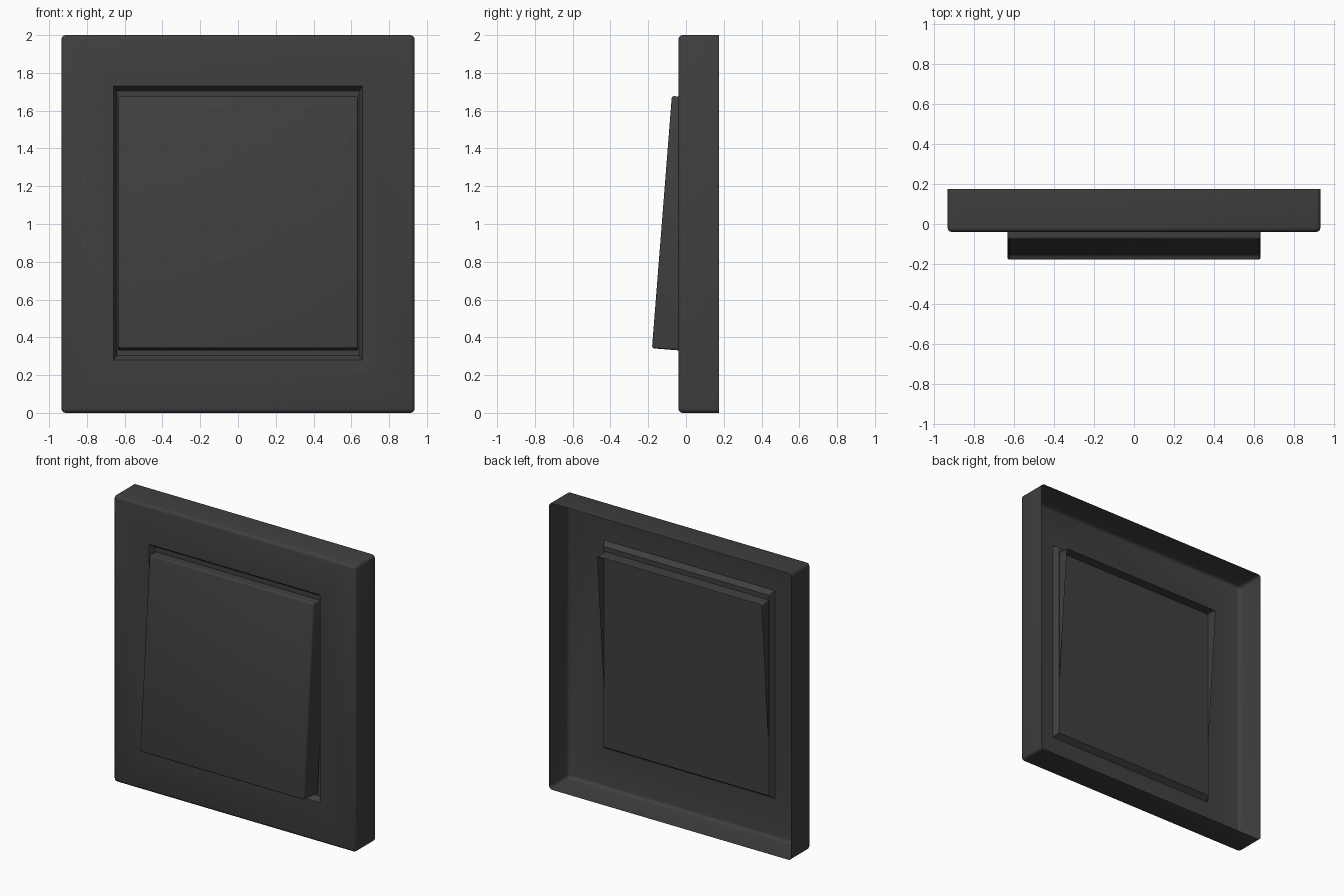
import bpy, bmesh, math

if "Cube" in bpy.data.objects:
    bpy.data.objects.remove(bpy.data.objects["Cube"])

mat = bpy.data.materials.new("dark_grey")
mat.diffuse_color = (0.05, 0.05, 0.05, 1)
mat.use_nodes = True
mat.node_tree.nodes["Principled BSDF"].inputs["Base Color"].default_value = mat.diffuse_color


def shell(name, loops, bevel, corner_levels):
    """Open-backed shell from rectangular loops (half_x, z_low, z_high, y); last loop is capped.
    The first two loops are the outer back and front; their shared edges get rounded."""
    bm = bmesh.new()
    rings = [[bm.verts.new((x, y, z)) for x, z in ((-hx, z0), (hx, z0), (hx, z1), (-hx, z1))]
             for hx, z0, z1, y in loops]
    for a, b in zip(rings, rings[1:]):
        for i in range(4):
            j = (i + 1) % 4
            bm.faces.new((a[i], a[j], b[j], b[i]))
    bm.faces.new(rings[-1])
    edges = []
    for i in range(4):
        edges.append(bm.edges.get((rings[1][i], rings[1][(i + 1) % 4])))
        edges.append(bm.edges.get((rings[0][i], rings[1][i])))
    bm.normal_update()
    bmesh.ops.bevel(bm, geom=edges, offset=bevel, segments=corner_levels,
                    profile=0.5, affect='EDGES', clamp_overlap=True)
    bmesh.ops.recalc_face_normals(bm, faces=bm.faces)
    # front-most face must look towards -y
    front = min(bm.faces, key=lambda f: f.calc_center_median().y)
    if front.normal.y > 0:
        bmesh.ops.reverse_faces(bm, faces=bm.faces)
    me = bpy.data.meshes.new(name)
    bm.to_mesh(me)
    bm.free()
    me.materials.append(mat)
    ob = bpy.data.objects.new(name, me)
    bpy.context.collection.objects.link(ob)
    bpy.ops.object.select_all(action='DESELECT')
    ob.select_set(True)
    bpy.context.view_layer.objects.active = ob
    bpy.ops.object.shade_smooth_by_angle(angle=math.radians(35))
    return ob


# Wall frame: outer sides, front rim, tapered recess and recess floor
shell("switch_frame", [
    (0.935, 0.0, 2.0, 0.175),
    (0.935, 0.0, 2.0, -0.04),
    (0.66, 0.28, 1.73, -0.04),
    (0.64, 0.305, 1.705, -0.003),
], 0.022, 3)

# Rocker: open-backed box tilted so its lower end stands out
rocker = shell("switch_rocker", [
    (0.635, -0.67, 0.67, 0.15),
    (0.635, -0.67, 0.67, 0.0),
], 0.012, 3)
rocker.location = (0, -0.1275, 1.01)
rocker.rotation_euler.x = math.radians(-4.5)
